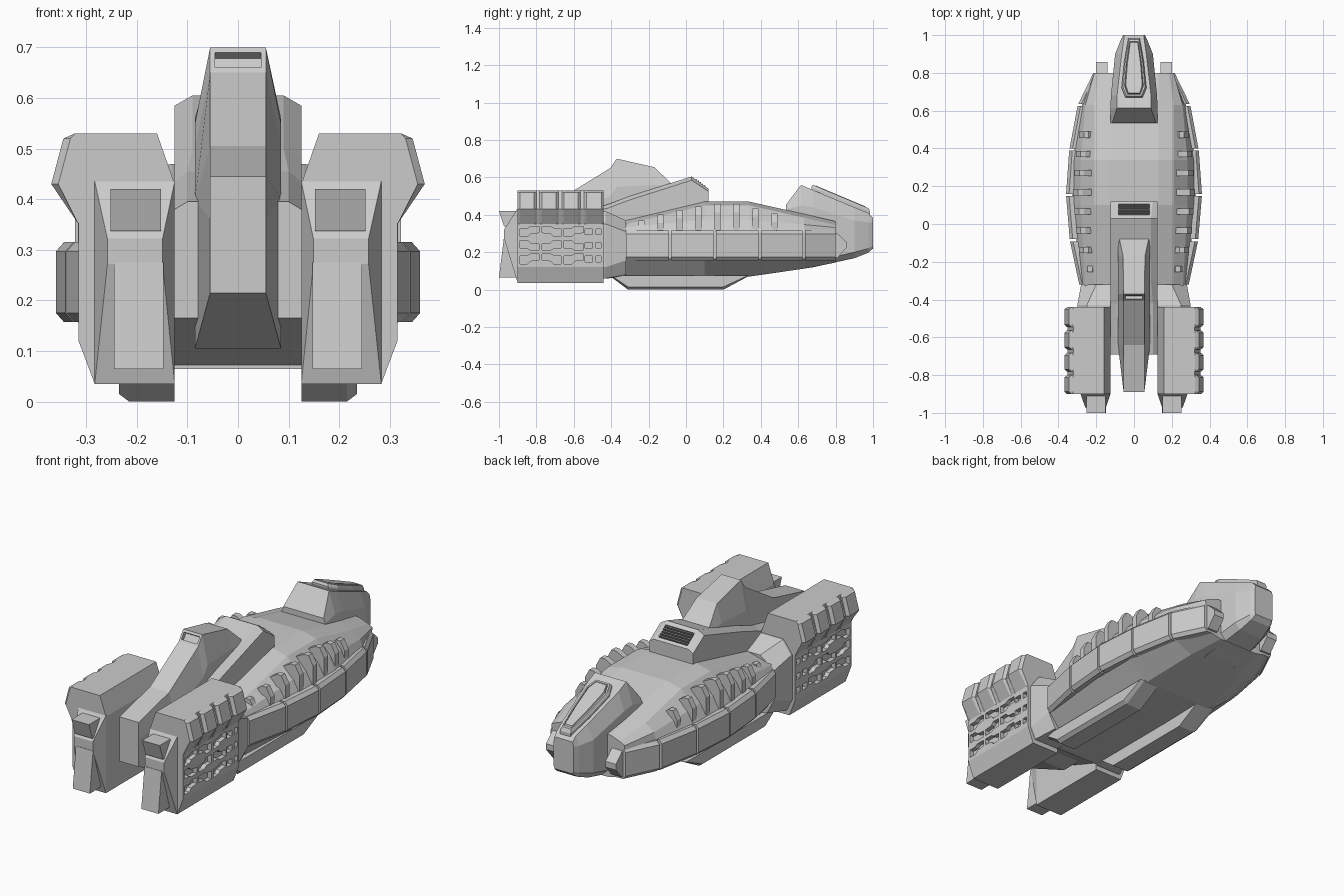
import bpy, bmesh, math
from mathutils import Matrix

if "Cube" in bpy.data.objects:
    bpy.data.objects.remove(bpy.data.objects["Cube"])


def finish(name, bm, mirror=False, bevel=0):
    bmesh.ops.recalc_face_normals(bm, faces=bm.faces)
    me = bpy.data.meshes.new(name)
    bm.to_mesh(me)
    bm.free()
    ob = bpy.data.objects.new(name, me)
    bpy.context.collection.objects.link(ob)
    if bevel:
        m = ob.modifiers.new("bevel", 'BEVEL')
        m.width, m.segments = bevel, 1
    if mirror:
        ob.modifiers.new("mirror", 'MIRROR')
    return ob


def add_loft(bm, rings):
    """Skin a row of equal-length rings and cap both ends."""
    vs = [[bm.verts.new(p) for p in r] for r in rings]
    n = len(rings[0])
    for a, b in zip(vs, vs[1:]):
        for i in range(n):
            j = (i + 1) % n
            bm.faces.new((a[i], a[j], b[j], b[i]))
    bm.faces.new(vs[0][::-1])
    bm.faces.new(vs[-1])


def loft(name, rings, mirror=False, bevel=0):
    bm = bmesh.new()
    add_loft(bm, rings)
    return finish(name, bm, mirror, bevel)


def sym(y, pts):
    """Full cross-section at y from its right half, top to bottom."""
    return [(x, y, z) for x, z in pts] + [(-x, y, z) for x, z in reversed(pts)]


def sec(y, pts):
    return [(x, y, z) for x, z in pts]


def add_box(bm, c, s, rx=0):
    m = Matrix.Translation(c) @ Matrix.Rotation(rx, 4, 'X') @ Matrix.Diagonal((*s, 1))
    bmesh.ops.create_cube(bm, size=1, matrix=m)


def cut(ob, cutter, first=False):
    cutter.hide_render = True
    cutter.hide_viewport = True
    m = ob.modifiers.new("cut", 'BOOLEAN')
    m.operation, m.object, m.solver = 'DIFFERENCE', cutter, 'EXACT'
    if first:
        ob.modifiers.move(len(ob.modifiers) - 1, 0)


def interp(y, table):
    for (a, u), (b, v) in zip(table, table[1:]):
        if y <= b:
            return u + (v - u) * (y - a) / (b - a)
    return table[-1][1]


# Main hull: deck, shoulders, flanks and belly
hull = []
for y, zt, w, bx, zb in [(-.44, .345, .28, .2, .065), (-.32, .37, .28, .2, .065),
                         (.1, .47, .325, .22, .065), (.34, .47, .325, .2, .07),
                         (.63, .405, .275, .16, .112), (.8, .365, .205, .11, .145)]:
    s = min(.21, w - .02)
    hull.append(sym(y, [(.13, zt), (s, zt - .02), ((s + w) / 2 + .015, .31 + (zt - .31) * .4),
                        (w, .3), (w, .165), (bx, zb)]))
loft("main_hull", hull)

# Segmented side armour with narrow gaps
EDGE = [(-.32, .29), (-.085, .34), (.155, .36), (.39, .343), (.63, .298), (.8, .215)]
bm = bmesh.new()
for a, b in [(-.32, -.092), (-.08, .148), (.16, .388), (.4, .624), (.636, .8)]:
    rings = []
    for y in (a, b):
        o = interp(y, EDGE)
        rings.append(sec(y, [(o - .07, .315), (o - .016, .315), (o, .297),
                             (o, .175), (o - .016, .157), (o - .07, .157)]))
    add_loft(bm, rings)
finish("side_armour", bm, mirror=True)

# Faceted nubs ahead of the armour
bm = bmesh.new()
add_loft(bm, [[(x, y, z) for y, z in [(.76, .31), (.81, .3), (.858, .255), (.858, .225), (.81, .17), (.76, .165)]]
              for x in (.14, .2)])
finish("armour_nubs", bm, mirror=True)

# Ribs along the shoulders
bm = bmesh.new()
for i, zt in enumerate([.37, .402, .427, .445, .457, .457, .435, .408]):
    y = -.238 + i * .1015
    o = interp(y, EDGE) - .037
    prof = [(.19, zt - .04), (o - .05, zt), (o - .025, zt), (o, zt - .045), (o, .3), (.19, .3)]
    add_loft(bm, [sec(y - .016, prof), sec(y + .016, prof)])
finish("shoulder_ribs", bm, mirror=True)

# Keels under the belly
def keel(x, z0, t):
    return [(x, -.41 + t, .075), (x, -.31, z0), (x, .2, z0), (x, .34 - t, .075)]
loft("keels", [keel(.125, 0, 0), keel(.215, 0, 0), keel(.235, .015, .01)], mirror=True)

# Nose section
loft("nose", [
    sym(.535, [(.115, .455), (.125, .43), (.125, .14), (.09, .1)]),
    sym(.615, [(.09, .56), (.125, .45), (.125, .14), (.09, .11)]),
    sym(.68, [(.09, .532), (.122, .44), (.122, .15), (.09, .12)]),
    sym(.9, [(.065, .44), (.1, .37), (.1, .2), (.07, .168)]),
    sym(.975, [(.054, .41), (.07, .36), (.07, .22), (.058, .198)]),
    sym(1.0, [(.052, .385), (.057, .36), (.057, .235), (.052, .22)])])

# Raised canopy with a recessed pane
def canopy_ring(k, h):
    out = []
    for x, y in [(.045, .67), (.066, .72), (.052, .86), (.03, .985)]:
        yy = .82 + (y - .82) * (1 - (1 - k) * .45)
        out.append((x * k, yy, .545 - (yy - .65) * .42 + h))
    return out + [(-x, y, z) for x, y, z in reversed(out)]
loft("canopy", [canopy_ring(1, -.02), canopy_ring(1, .012), canopy_ring(.88, .027),
                canopy_ring(.76, .027), canopy_ring(.72, .018), canopy_ring(.66, .03)])

# Raised spine body between the engine pods
spine = loft("spine_body", [
    sym(-.69, [(.1, .395), (.125, .38), (.125, .165)]),
    sym(-.42, [(.1, .455), (.125, .435), (.125, .065)]),
    sym(-.3, [(.09, .5), (.125, .48), (.125, .065)]),
    sym(.03, [(.09, .605), (.125, .585), (.125, .08)]),
    sym(.12, [(.1, .54), (.125, .525), (.125, .09)])])
VENT = -math.atan2(.065, .09)
bm = bmesh.new()
add_box(bm, (0, .077, .571), (.165, .072, .05), VENT)
cut(spine, finish("spine_vent_cutter", bm))
bm = bmesh.new()
for i in range(5):
    t = (i - 2) * .014
    add_box(bm, (0, .073 + t * math.cos(VENT), .566 + t * math.sin(VENT)), (.168, .005, .022), VENT)
finish("spine_vent_slats", bm)

# Tall dorsal fin
fin = loft("dorsal_fin", [
    sym(-.89, [(.055, .445), (.055, .36), (.055, .215)]),
    sym(-.64, [(.055, .505), (.085, .40), (.085, .105)]),
    sym(-.405, [(.055, .65), (.085, .5), (.085, .105)]),
    sym(-.37, [(.055, .70), (.085, .55), (.085, .2)]),
    sym(-.17, [(.058, .655), (.085, .56), (.085, .3)]),
    sym(-.075, [(.078, .565), (.085, .55), (.085, .4)])])
bm = bmesh.new()
add_box(bm, (0, -.388, .675), (.09, .04, .036), math.atan2(.05, .035) - math.pi / 2)
cut(fin, finish("fin_vent_cutter", bm))

# Engine pods
POD = [(.125, .43), (.16, .53), (.32, .53), (.352, .43), (.315, .352),
       (.315, .12), (.283, .035), (.125, .035)]
pod = loft("engine_pods", [sec(-.9, POD), sec(-.44, POD)], mirror=True)

# Irregular recesses in the pod flanks
SHAPE = [(0, 0), (.4, 0), (.55, .3), (1, .4), (1, 1), (.55, 1), (.38, .8), (0, .8)]
bm = bmesh.new()
for r in range(3):
    z0 = .138 + r * .073
    for c in range(3):
        y0 = -.888 + c * .118
        pts = []
        for u, v in SHAPE:
            u = 1 - u if c % 2 else u
            v = 1 - v if r % 2 else v
            pts.append((y0 + u * .103, z0 + v * .053))
        add_loft(bm, [[(x, y, z) for y, z in pts] for x in (.292, .33)])
    for y in (-.52, -.467):
        add_box(bm, (.311, y, z0 + .026), (.038, .04 if y < -.5 else .026, .03))
cut(pod, finish("pod_recess_cutter", bm), first=True)

# Armour blocks along the upper pod edges
bm = bmesh.new()
BLOCK = [(.3, .53), (.322, .53), (.345, .52), (.369, .43), (.316, .352), (.3, .4)]
for a, b in [(-.9, -.8), (-.782, -.682), (-.664, -.564), (-.546, -.44)]:
    low = [(x - .014 if x > .33 else x, z) for x, z in BLOCK]
    add_loft(bm, [sec(a, low), sec(a + .013, BLOCK), sec(b - .013, BLOCK), sec(b, low)])
finish("pod_armour_blocks", bm, mirror=True)

# Ridged end caps of the pods
def rect(y, x0, x1, z0, z1):
    return [(x0, y, z0), (x1, y, z0), (x1, y, z1), (x0, y, z1)]
loft("pod_end_caps", [rect(-.89, .125, .283, .035, .435), rect(-.9, .125, .283, .035, .435),
                      rect(-.972, .149, .258, .272, .322)], mirror=True)

# Wedge exhausts: upper block and lower panel
loft("upper_exhausts", [[(x, -.89, .42), (x, -1, .42), (x, -.972, .337), (x, -.89, .337)]
                        for x in (.152, .252)], mirror=True)
loft("lower_exhausts", [[(x, -.89, .275), (x, -.974, .275), (x, -1, .065), (x, -.89, .065)]
                        for x in (.147, .245)], mirror=True)

# Sloped braces joining the pods to the hull
BRACE = [(.125, .42), (.25, .42), (.3, .352), (.3, .12), (.27, .06), (.125, .06)]
SMALL = [(.125, .37), (.2, .37), (.28, .31), (.28, .157), (.24, .08), (.125, .065)]
loft("pod_braces", [sec(-.45, BRACE), sec(-.43, BRACE), sec(-.32, SMALL)], mirror=True)
